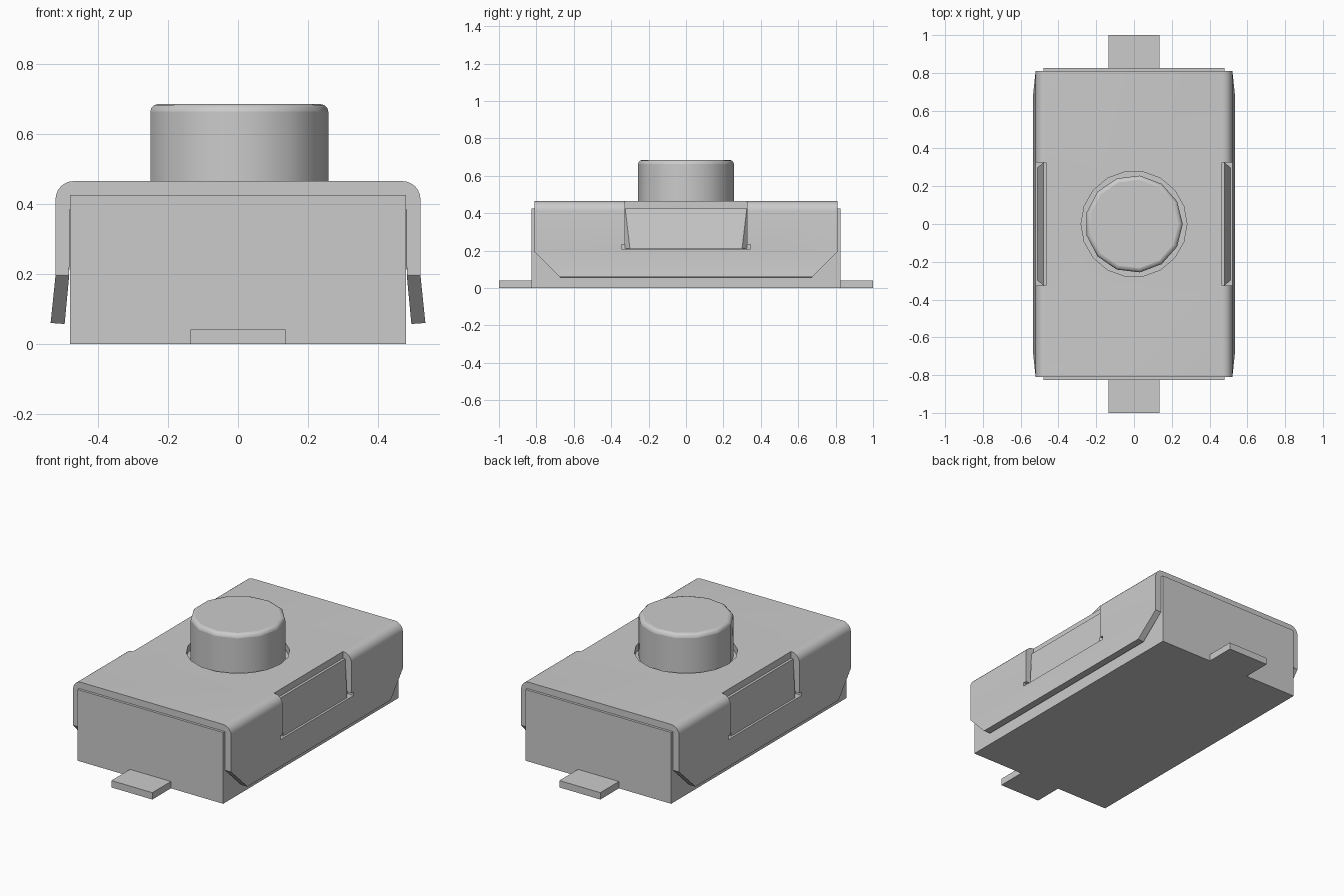
import bpy, bmesh
from math import sin, cos, pi, radians

if "Cube" in bpy.data.objects:
    bpy.data.objects.remove(bpy.data.objects["Cube"])

grey = bpy.data.materials.new("plain grey")
grey.use_nodes = True
colour = (0.6, 0.6, 0.6, 1)
grey.diffuse_color = colour
grey.node_tree.nodes["Principled BSDF"].inputs["Base Color"].default_value = colour


def finish(name, bm):
    bmesh.ops.recalc_face_normals(bm, faces=bm.faces)
    mesh = bpy.data.meshes.new(name)
    bm.to_mesh(mesh)
    bm.free()
    mesh.materials.append(grey)
    ob = bpy.data.objects.new(name, mesh)
    bpy.context.collection.objects.link(ob)
    return ob


def prism(name, outline, offset):
    """Extrude a closed outline of 3D points along an offset."""
    bm = bmesh.new()
    face = bm.faces.new([bm.verts.new(p) for p in outline])
    new = bmesh.ops.extrude_face_region(bm, geom=[face])["geom"]
    bmesh.ops.translate(bm, vec=offset, verts=[g for g in new if isinstance(g, bmesh.types.BMVert)])
    return finish(name, bm)


def box(name, x, y, z):
    outline = [(x[0], y[0], z[0]), (x[1], y[0], z[0]), (x[1], y[1], z[0]), (x[0], y[1], z[0])]
    return prism(name, outline, (0, 0, z[1] - z[0]))


def ring(radius, z, sides):
    return [(radius * cos(2 * pi * i / sides), radius * sin(2 * pi * i / sides), z) for i in range(sides)]


def cut(target, cutter):
    mod = target.modifiers.new("cut", "BOOLEAN")
    mod.operation, mod.solver, mod.object = "DIFFERENCE", "EXACT", cutter
    graph = bpy.context.evaluated_depsgraph_get()
    mesh = bpy.data.meshes.new_from_object(target.evaluated_get(graph))
    target.modifiers.clear()
    target.data = mesh
    bpy.data.objects.remove(cutter)


def smooth(ob, angle):
    bpy.ops.object.select_all(action="DESELECT")
    ob.select_set(True)
    bpy.context.view_layer.objects.active = ob
    bpy.ops.object.shade_smooth_by_angle(angle=radians(angle))


# Housing
box("housing", (-0.48, 0.48), (-0.825, 0.825), (0, 0.425))

# Bent sheet cover with flared skirts
bend = 0.052
outer = [(0.535, 0.06), (0.521, 0.195)]
outer += [(0.521 - bend + bend * cos(a * pi / 12), 0.465 - bend + bend * sin(a * pi / 12)) for a in range(7)]
inner = [(0.48, 0.425), (0.482, 0.195), (0.495, 0.057)]
half = inner + outer
loop = half + [(-x, z) for x, z in reversed(half)]
cover = prism("cover", [(x, -0.81, z) for x, z in loop], (0, 1.62, 0))

# Cover openings: button hole, side windows, skirt corners
cut(cover, prism("hole_cutter", ring(0.28, 0.35, 18), (0, 0, 0.2)))
for s in (-1, 1):
    x = sorted((s * 0.465, s * 0.6))
    cut(cover, box("window_cutter", x, (-0.325, 0.325), (0.21, 0.5)))
    for t in (-1, 1):
        cut(cover, box("relief_cutter", x, sorted((t * 0.3, t * 0.345)), (0.21, 0.232)))
    corner = [(-0.7, s * 0.65, 0.035), (-0.7, s * 0.9, 0.285), (-0.7, s * 0.9, 0.035)]
    cut(cover, prism("corner_cutter", corner, (1.4, 0, 0)))
smooth(cover, 25)

# Push button with a rounded rim
button = prism("button", ring(0.258, 0.4, 13), (0, 0, 0.285))
rim = button.modifiers.new("rim", "BEVEL")
rim.width, rim.segments, rim.limit_method, rim.angle_limit = 0.022, 3, "ANGLE", radians(60)
smooth(button, 35)

# Snap teeth in the windows, and the end leads
for side, s in (("left", 1), ("right", -1)):
    bm = bmesh.new()
    points = [(0.48, 0.325, 0.425), (0.48, 0.325, 0.212), (0.51, 0.3, 0.212)]
    a, b = [[bm.verts.new((s * x, t * y, z)) for x, y, z in points] for t in (1, -1)]
    bm.faces.new(a)
    bm.faces.new(b)
    for i in range(3):
        j = (i + 1) % 3
        bm.faces.new((a[i], a[j], b[j], b[i]))
    finish(side + "_snap_tooth", bm)

for end, s in (("front", -1), ("back", 1)):
    box(end + "_lead", (-0.135, 0.135), sorted((s * 0.8, s * 1.0)), (0, 0.041))
